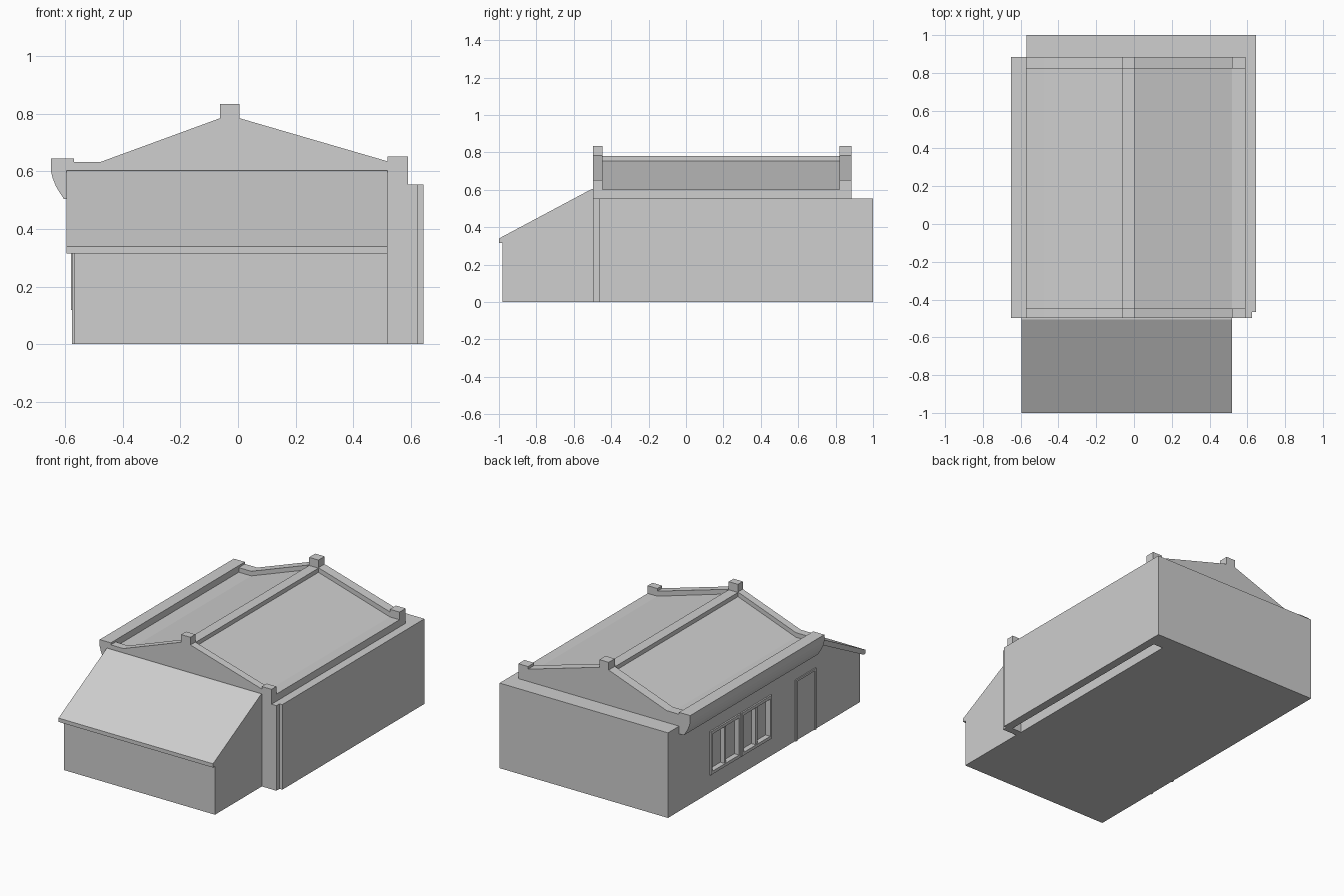
import bpy
import bmesh

cube = bpy.data.objects.get("Cube")
if cube:
    bpy.data.objects.remove(cube, do_unlink=True)

plaster = bpy.data.materials.new("light_grey")
plaster.use_nodes = True
GREY = (0.62, 0.62, 0.62, 1)
plaster.diffuse_color = GREY
plaster.node_tree.nodes["Principled BSDF"].inputs["Base Color"].default_value = GREY


def prism(name, points, axis, start, end):
    """Extrude a flat outline along one axis."""
    place = {
        "x": lambda p, d: (d, p[0], p[1]),
        "y": lambda p, d: (p[0], d, p[1]),
        "z": lambda p, d: (p[0], p[1], d),
    }[axis]
    bm = bmesh.new()
    near = [bm.verts.new(place(p, start)) for p in points]
    far = [bm.verts.new(place(p, end)) for p in points]
    bm.faces.new(near)
    bm.faces.new(far)
    for i in range(len(points)):
        j = (i + 1) % len(points)
        bm.faces.new((near[i], near[j], far[j], far[i]))
    bmesh.ops.recalc_face_normals(bm, faces=bm.faces)
    mesh = bpy.data.meshes.new(name)
    bm.to_mesh(mesh)
    bm.free()
    mesh.materials.append(plaster)
    obj = bpy.data.objects.new(name, mesh)
    bpy.context.collection.objects.link(obj)
    return obj


def box(name, x, y, z):
    outline = [(x[0], y[0]), (x[1], y[0]), (x[1], y[1]), (x[0], y[1])]
    return prism(name, outline, "z", *z)


def cut(target, cutter):
    mod = target.modifiers.new(cutter.name, "BOOLEAN")
    mod.operation = "DIFFERENCE"
    mod.solver = "EXACT"
    mod.object = cutter
    cutter.hide_render = True
    cutter.hide_viewport = True
    cutter.display_type = "WIRE"


WALL_X = -0.57      # window wall
INNER_X = 0.52      # inner line of the opposite wall
RIDGE = (-0.062, 0.005)
FRONT, BACK = -0.497, 0.885

# Main walls, with a stepped front corner
body = prism("main_walls", [(WALL_X, FRONT), (0.625, FRONT), (0.625, -0.465),
                            (0.645, -0.465), (0.645, 1), (WALL_X, 1)], "z", 0, 0.555)
cut(body, box("wall_cavity_cutter", (INNER_X, 0.59), (-0.45, 0.89), (-0.1, 0.5)))

# Main roof with a flat gutter strip on one side
prism("main_roof", [(WALL_X, 0.55), (WALL_X, 0.602), (-0.48, 0.602), (RIDGE[0], 0.755),
                    (RIDGE[1], 0.755), (INNER_X, 0.602), (0.59, 0.602), (0.59, 0.55)],
      "y", FRONT, BACK)
box("ridge_beam", RIDGE, (-0.46, 0.83), (0.74, 0.782))

# Raised gable parapets with square end blocks
for label, y0, y1 in (("front", FRONT, -0.447), ("back", 0.822, BACK)):
    prism(label + "_gable_parapet",
          [(WALL_X, 0.555), (WALL_X, 0.632), (-0.48, 0.632), (RIDGE[0], 0.785),
           (RIDGE[0], 0.835), (RIDGE[1], 0.835), (RIDGE[1], 0.785), (INNER_X, 0.635),
           (INNER_X, 0.652), (0.59, 0.652), (0.59, 0.555)], "y", y0, y1)

# Curved eave along the window wall
prism("eave", [(WALL_X, 0.645), (-0.65, 0.645), (-0.65, 0.602), (-0.643, 0.575),
               (-0.632, 0.548), (-0.618, 0.525), (-0.605, 0.505), (WALL_X, 0.505)],
      "y", FRONT, BACK)

# Lean-to at the front
prism("lean_to_walls", [(-0.98, 0), (-0.98, 0.335), (-0.505, 0.59), (-0.49, 0.59), (-0.49, 0)],
      "x", WALL_X, INNER_X)
prism("lean_to_roof", [(-1, 0.315), (-1, 0.34), (-0.505, 0.604), (-0.49, 0.604),
                       (-0.49, 0.575), (-0.98, 0.315)], "x", -0.595, INNER_X)


def frame(name, y, z, bar, front, back, sill=True):
    """Rectangular frame standing proud of the window wall."""
    x = (front, back)
    box(name + "_jamb_front", x, (y[0], y[0] + bar), z)
    box(name + "_jamb_back", x, (y[1] - bar, y[1]), z)
    box(name + "_head", x, (y[0] + bar, y[1] - bar), (z[1] - bar, z[1]))
    if sill:
        box(name + "_sill", x, (y[0] + bar, y[1] - bar), (z[0], z[0] + bar))


# Two recessed windows side by side, each with a central mullion
for i, (y0, y1) in enumerate(((-0.06, 0.253), (0.26, 0.573))):
    z = (0.118, 0.4)
    cut(body, box(f"window_cutter_{i}", (-0.7, -0.545), (y0 + 0.01, y1 - 0.01), (0.128, 0.39)))
    frame(f"window_{i}", (y0, y1), z, 0.02, -0.58, -0.546)
    mid = (y0 + y1) / 2
    box(f"window_{i}_mullion", (-0.575, -0.546), (mid - 0.01, mid + 0.01), (0.138, 0.38))

# Door with a thin surround
frame("door_frame", (-0.52, -0.31), (0, 0.4), 0.014, -0.577, -0.565, sill=False)
box("door_panel", (-0.572, -0.565), (-0.506, -0.324), (0.005, 0.386))
